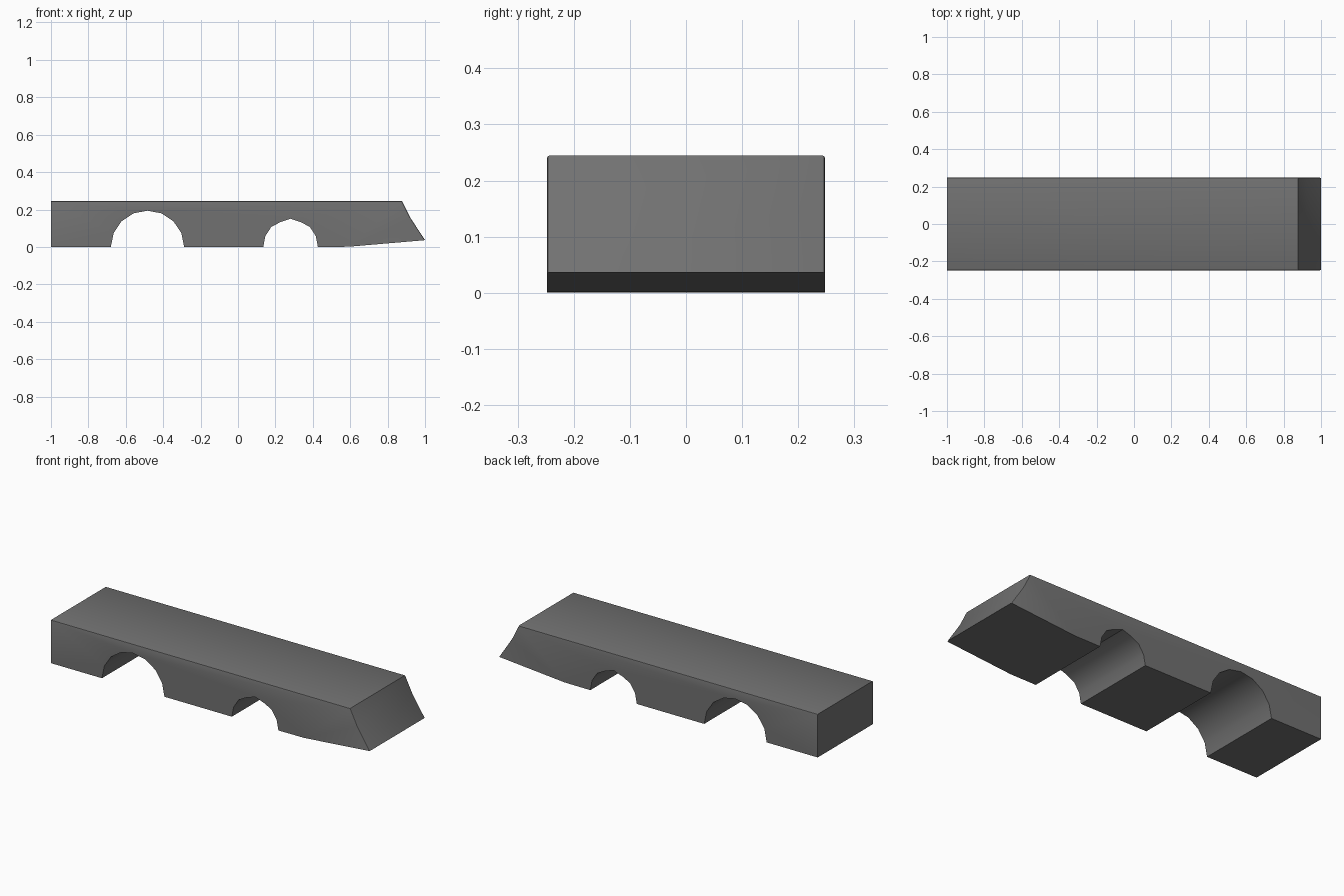
import bpy, bmesh, math

if "Cube" in bpy.data.objects:
    bpy.data.objects.remove(bpy.data.objects["Cube"])

WIDTH, TOP = 0.496, 0.245


def arch(cx, r, h, shoulder=1.0):
    """Half-round wheel cut-out, left to right, in eight segments."""
    pts = []
    for i in range(9):
        a = math.pi * (1 - i / 8)
        z = h * math.sin(a)
        if i in (3, 5):
            z *= shoulder
        pts.append((cx + r * math.cos(a), z))
    return pts


# Side profile: flat base with two arches, raised nose, raked front, flat top
profile = [(-1.0, 0.0)]
profile += arch(-0.484, 0.196, 0.194)
profile += arch(0.281, 0.146, 0.151, 0.945)
profile += [(0.59, 0.001), (1.0, 0.036), (0.922, 0.155), (0.877, TOP), (-1.0, TOP)]

# Extrude the profile across the width and make sure both sides are capped
bm = bmesh.new()
side = bm.faces.new([bm.verts.new((x, -WIDTH / 2, z)) for x, z in profile])
ext = bmesh.ops.extrude_face_region(bm, geom=[side])
moved = [v for v in ext["geom"] if isinstance(v, bmesh.types.BMVert)]
bmesh.ops.translate(bm, verts=moved, vec=(0, WIDTH, 0))
open_edges = [e for e in bm.edges if e.is_boundary]
if open_edges:
    bmesh.ops.holes_fill(bm, edges=open_edges, sides=0)
bmesh.ops.recalc_face_normals(bm, faces=bm.faces)

# Slightly rounded edges along both sides of the top and nose
rims = [e for e in bm.edges
        if abs(e.verts[0].co.y - e.verts[1].co.y) < 1e-4
        and all(v.co.z > 0.23 or v.co.x > 0.9 for v in e.verts)]
bmesh.ops.bevel(bm, geom=rims, offset=0.006, segments=2, profile=0.5, affect='EDGES')
bmesh.ops.triangulate(bm, faces=[f for f in bm.faces if len(f.verts) > 4])

mesh = bpy.data.meshes.new("arched_body")
bm.to_mesh(mesh)
bm.free()
body = bpy.data.objects.new("arched_body", mesh)
bpy.context.collection.objects.link(body)

# Dark grey finish
dark = bpy.data.materials.new("dark_grey")
dark.diffuse_color = (0.165, 0.165, 0.165, 1)
dark.use_nodes = True
dark.node_tree.nodes["Principled BSDF"].inputs["Base Color"].default_value = dark.diffuse_color
mesh.materials.append(dark)

# Smooth arches and rims, crisp edges elsewhere
bpy.context.view_layer.objects.active = body
body.select_set(True)
bpy.ops.object.shade_smooth_by_angle(angle=math.radians(35))
